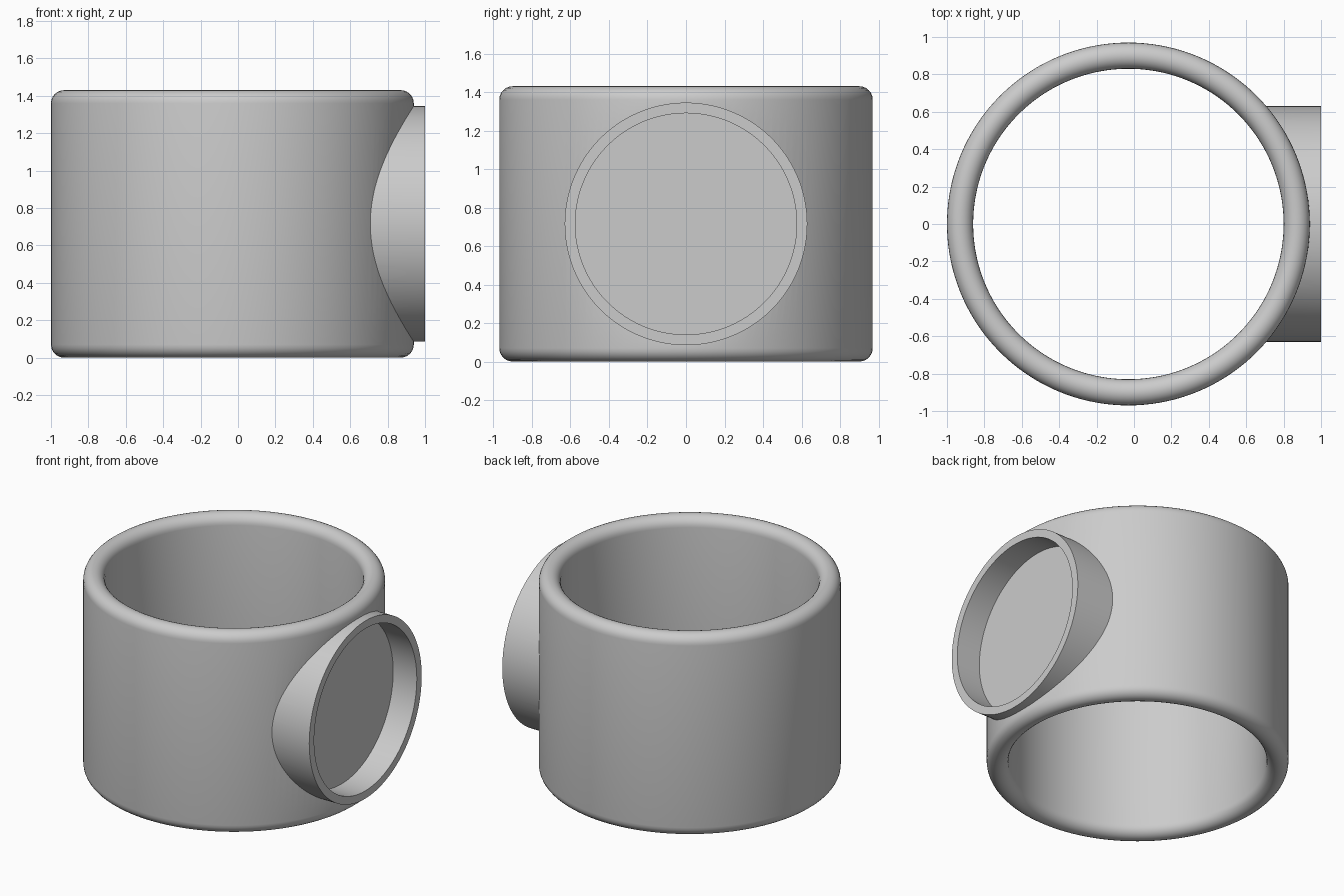
import bpy, math

if "Cube" in bpy.data.objects:
    bpy.data.objects.remove(bpy.data.objects["Cube"])

CX, MID = -0.03, 0.715          # ring axis x, spout axis height
R_MID, WALL, H = 0.90, 0.07, 1.43
SEG = 144

grey = bpy.data.materials.new("light_grey")
grey.diffuse_color = (0.6, 0.6, 0.6, 1)
grey.use_nodes = True
grey.node_tree.nodes["Principled BSDF"].inputs["Base Color"].default_value = grey.diffuse_color


def x_cylinder(name, radius, x0, x1):
    bpy.ops.mesh.primitive_cylinder_add(
        vertices=SEG, radius=radius, depth=x1 - x0,
        location=((x0 + x1) / 2, 0, MID), rotation=(0, math.pi / 2, 0))
    ob = bpy.context.object
    ob.name = name
    ob.data.materials.append(grey)
    return ob


def boolean(target, tool, op):
    m = target.modifiers.new(op, 'BOOLEAN')
    m.operation, m.solver, m.object = op, 'EXACT', tool
    bpy.context.view_layer.objects.active = target
    bpy.ops.object.modifier_apply(modifier=m.name)
    bpy.data.objects.remove(tool)


# Ring: stadium-shaped wall section swept around the vertical axis
N = 12
section = [(R_MID + WALL * math.cos(math.pi * i / N),
            H - WALL + WALL * math.sin(math.pi * i / N)) for i in range(N + 1)]
section += [(R_MID - WALL * math.cos(math.pi * i / N),
             WALL - WALL * math.sin(math.pi * i / N)) for i in range(N + 1)]
P = len(section)
verts, faces = [], []
for s in range(SEG):
    a = 2 * math.pi * s / SEG
    verts += [(CX + r * math.cos(a), r * math.sin(a), z) for r, z in section]
    t = (s + 1) % SEG
    faces += [(s * P + i, t * P + i, t * P + (i + 1) % P, s * P + (i + 1) % P)
              for i in range(P)]
mesh = bpy.data.meshes.new("ring_body")
mesh.from_pydata(verts, [], faces)
mesh.materials.append(grey)
ring = bpy.data.objects.new("ring_body", mesh)
bpy.context.collection.objects.link(ring)

# Side spout, trimmed to start inside the ring wall
spout = x_cylinder("spout", 0.63, 0.3, 1.0)
bpy.ops.mesh.primitive_cylinder_add(vertices=SEG, radius=R_MID, depth=3,
                                    location=(CX, 0, MID))
boolean(spout, bpy.context.object, 'DIFFERENCE')
boolean(ring, spout, 'UNION')

# Shallow round recess in the spout face
boolean(ring, x_cylinder("recess", 0.575, 0.815, 1.2), 'DIFFERENCE')

# Smooth shading with sharp joins
bpy.ops.object.select_all(action='DESELECT')
ring.select_set(True)
bpy.context.view_layer.objects.active = ring
bpy.ops.object.shade_smooth_by_angle(angle=math.radians(30))
